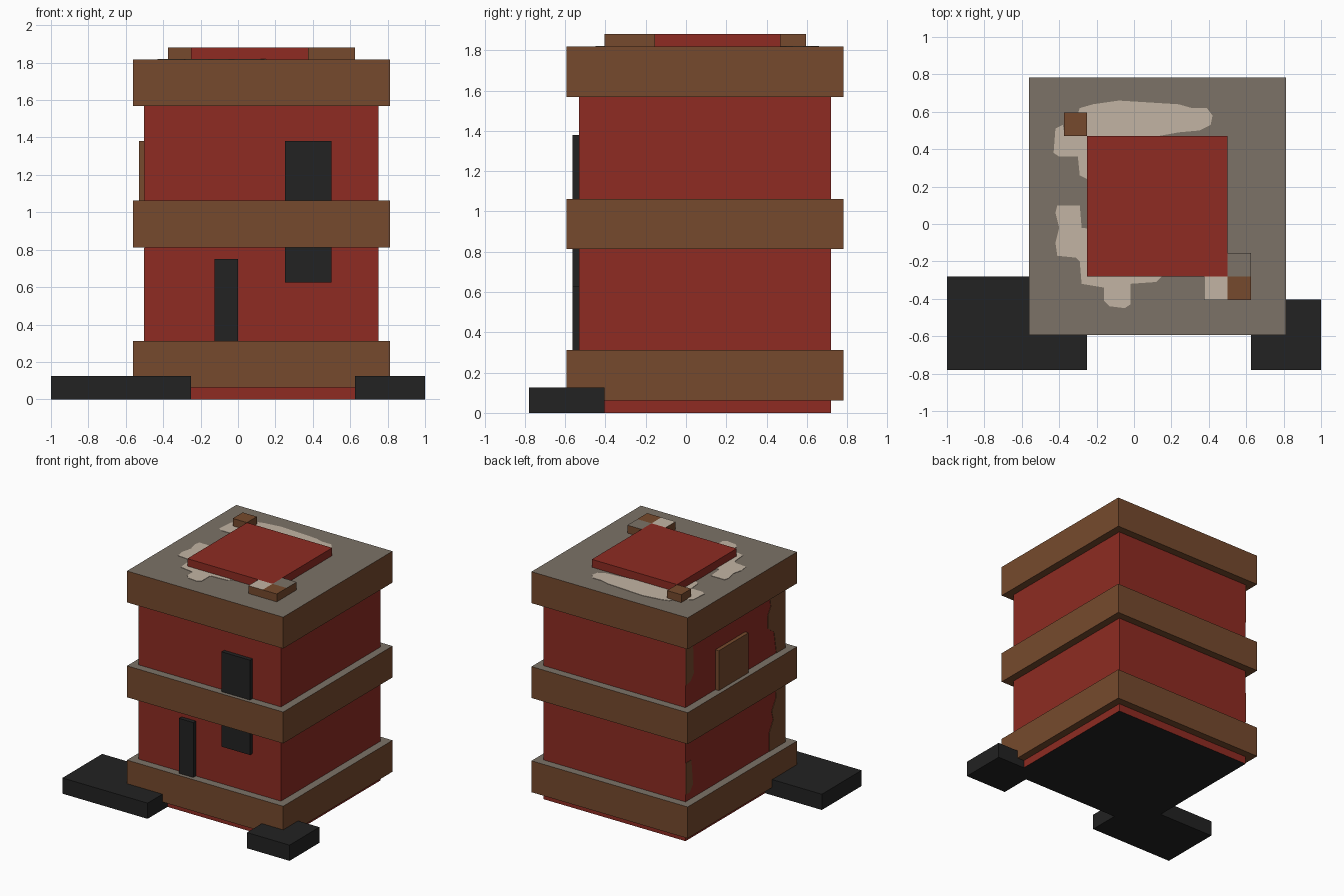
import bpy
import bmesh

default_cube = bpy.data.objects.get("Cube")
if default_cube:
    bpy.data.objects.remove(default_cube, do_unlink=True)


def make_material(name, hex_colour):
    """Flat material from a display colour, converted to linear."""
    channels = [int(hex_colour[i:i + 2], 16) / 255 for i in (0, 2, 4)]
    linear = [c / 12.92 if c <= 0.04 else ((c + 0.055) / 1.055) ** 2.4 for c in channels]
    material = bpy.data.materials.new(name)
    material.use_nodes = True
    material.diffuse_color = (*linear, 1)
    shader = material.node_tree.nodes["Principled BSDF"]
    shader.inputs["Base Color"].default_value = (*linear, 1)
    shader.inputs["Roughness"].default_value = 0.9
    return material


red = make_material("brick red", "8E2B22")
brown = make_material("wood brown", "764A2D")
black = make_material("charcoal black", "222222")
grey = make_material("stone grey", "7C7267")
beige = make_material("pale plaster", "C2B4A3")


def prism(name, outline, low, high, side, top=None, bottom=None, axis="z"):
    """Extrude a 2D outline along z (outline in x, y) or along x (outline in y, z)."""
    def place(a, b, depth):
        return (a, b, depth) if axis == "z" else (depth, a, b)

    bm = bmesh.new()
    base = bm.faces.new([bm.verts.new(place(a, b, low)) for a, b in outline])
    result = bmesh.ops.extrude_face_region(bm, geom=[base], use_keep_orig=True)
    moved = [g for g in result["geom"] if isinstance(g, bmesh.types.BMVert)]
    bmesh.ops.translate(bm, verts=moved, vec=place(0, 0, high - low))
    bmesh.ops.recalc_face_normals(bm, faces=bm.faces)
    bm.normal_update()
    # Colour the caps by the direction they face
    for face in bm.faces:
        if face.normal.z > 0.9 and top:
            face.material_index = 1
        elif face.normal.z < -0.9 and bottom:
            face.material_index = 2
    mesh = bpy.data.meshes.new(name)
    bm.to_mesh(mesh)
    bm.free()
    for material in (side, top or side, bottom or side):
        mesh.materials.append(material)
    obj = bpy.data.objects.new(name, mesh)
    bpy.context.collection.objects.link(obj)
    return obj


def box(name, x, y, z, side, top=None, bottom=None):
    """Box from its x, y and z ranges."""
    outline = [(x[0], y[0]), (x[1], y[0]), (x[1], y[1]), (x[0], y[1])]
    return prism(name, outline, z[0], z[1], side, top, bottom)


# Tower walls and the three projecting bands
wall_x, wall_y = (-0.5, 0.75), (-0.53, 0.72)
band_x, band_y = (-0.5625, 0.8125), (-0.5925, 0.7825)
box("tower_walls", wall_x, wall_y, (0, 1.7), red, bottom=black)
for name, low in (("lower_band", 0.0625), ("middle_band", 0.8125), ("roof_band", 1.5675)):
    box(name, band_x, band_y, (low, low + 0.25), brown, top=grey)
roof = 1.8175
roof_top = 1.88

# Ground slabs beside the entrance
box("right_ground_slab", (-1, -0.25), (-0.78, -0.28), (0, 0.125), black)
box("left_ground_slab", (0.625, 1), (-0.78, -0.405), (0, 0.125), black)

# Door, front windows and side shutter
front = (-0.5625, wall_y[0])
box("front_door", (-0.125, 0), front, (0.3125, 0.75), black)
box("lower_window", (0.25, 0.5), front, (0.625, 0.8125), black)
box("upper_window", (0.25, 0.5), front, (1.0625, 1.38), black)
box("side_shutter", (-0.53, wall_x[0]), (-0.03, 0.345), (1.0625, 1.38), brown)

# Raised roof hatch and its corner blocks
box("roof_hatch", (-0.25, 0.5), (-0.28, 0.47), (roof, roof_top), red)
box("back_corner_block", (-0.375, -0.25), (0.47, 0.595), (roof, roof_top), brown)
box("front_corner_block", (0.5, 0.625), (-0.405, -0.28), (roof, roof_top), brown)
box("plaster_topped_block", (0.375, 0.5), (-0.405, -0.28), (roof, roof_top), brown, top=beige)
box("stone_topped_block", (0.5, 0.625), (-0.28, -0.155), (roof, roof_top), brown, top=grey)

# Worn plaster patches on the roof
roof_patches = {
    "back_plaster": [
        (-0.3, 0.59), (-0.29, 0.62), (-0.22, 0.64), (-0.08, 0.66), (0.24, 0.64),
        (0.31, 0.62), (0.39, 0.62), (0.42, 0.58), (0.41, 0.53), (0.35, 0.5),
        (0.24, 0.49), (0.13, 0.47), (0.1, 0.4), (-0.25, 0.4)],
    "side_plaster": [
        (-0.38, 0.53), (-0.42, 0.51), (-0.43, 0.38), (-0.4, 0.36), (-0.3, 0.36),
        (-0.29, 0.26), (-0.25, 0.24), (-0.25, 0.47), (-0.37, 0.47)],
    "front_plaster": [
        (-0.41, 0.1), (-0.29, 0.1), (-0.28, -0.02), (-0.2, -0.03), (0.1, -0.2),
        (0.15, -0.28), (0.12, -0.31), (-0.02, -0.32), (-0.02, -0.43), (-0.05, -0.45),
        (-0.13, -0.44), (-0.16, -0.41), (-0.16, -0.34), (-0.28, -0.32), (-0.29, -0.2),
        (-0.31, -0.18), (-0.41, -0.17), (-0.42, -0.1), (-0.4, -0.02), (-0.42, 0.06)],
}
for name, outline in roof_patches.items():
    prism(name, outline, roof - 0.002, roof + 0.003, beige)

# Exposed brown patches on the right wall, running into its corners
wall_patches = {
    "upper_back_patch": [(0.72, 1.57), (0.63, 1.57), (0.62, 1.3), (0.66, 1.25), (0.72, 1.24)],
    "lower_back_patch": [(0.72, 0.62), (0.65, 0.62), (0.63, 0.42), (0.67, 0.37), (0.72, 0.37)],
    "upper_front_patch": [
        (-0.53, 1.57), (-0.33, 1.57), (-0.35, 1.46), (-0.31, 1.4), (-0.31, 1.3),
        (-0.39, 1.24), (-0.42, 1.06), (-0.53, 1.06)],
    "lower_front_patch": [
        (-0.53, 0.81), (-0.42, 0.81), (-0.41, 0.7), (-0.36, 0.62), (-0.38, 0.55),
        (-0.33, 0.46), (-0.33, 0.31), (-0.53, 0.31)],
}
for name, outline in wall_patches.items():
    prism(name, outline, wall_x[0] - 0.003, wall_x[0] + 0.002, brown, axis="x")
